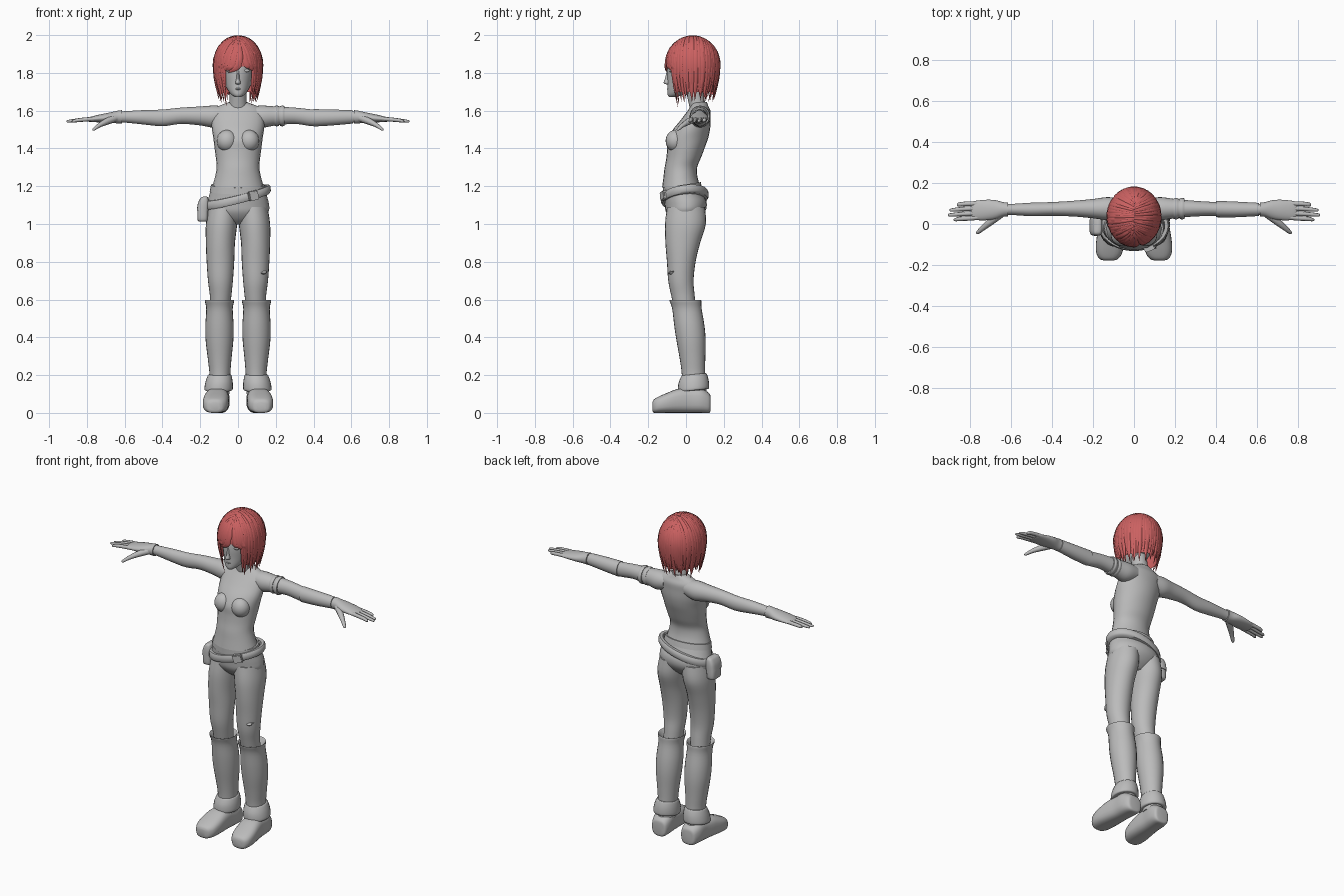
import bpy, bmesh, math, random
from mathutils import Vector, Matrix

random.seed(4)
TAU = 2 * math.pi


def material(name, rgb):
    m = bpy.data.materials.new(name)
    m.diffuse_color = (*rgb, 1)
    return m


GREY = material("body grey", (0.5, 0.5, 0.5))
RED = material("hair red", (0.6, 0.12, 0.12))


def finish(name, bm, mat, mirror=False):
    bmesh.ops.recalc_face_normals(bm, faces=bm.faces)
    me = bpy.data.meshes.new(name)
    bm.to_mesh(me)
    bm.free()
    me.materials.append(mat)
    me.shade_smooth()
    me.set_sharp_from_angle(angle=math.radians(50))
    ob = bpy.data.objects.new(name, me)
    bpy.context.collection.objects.link(ob)
    if mirror:
        ob.modifiers.new("mirror", 'MIRROR')
    return ob


def spline(rows, n=4):
    """Catmull-Rom rows between the given key rows."""
    out = []
    for i in range(len(rows) - 1):
        a, b, c, d = rows[max(i - 1, 0)], rows[i], rows[i + 1], rows[min(i + 2, len(rows) - 1)]
        for k in range(n):
            t = k / n
            out.append([0.5 * (2 * q + (r - p) * t + (2 * p - 5 * q + 4 * r - s) * t * t
                               + (3 * q - p - 3 * r + s) * t ** 3) for p, q, r, s in zip(a, b, c, d)])
    return out + [list(rows[-1])]


def skin(bm, rings, caps=True, loop=False):
    vs = [[bm.verts.new(p) for p in r] for r in rings]
    n = len(vs[0])
    pairs = list(zip(vs, vs[1:])) + ([(vs[-1], vs[0])] if loop else [])
    for a, b in pairs:
        for j in range(n):
            bm.faces.new((a[j], a[(j + 1) % n], b[(j + 1) % n], b[j]))
    if caps and not loop:
        bm.faces.new(vs[0])
        bm.faces.new(vs[-1])


def loft(name, axis, rows, mat=GREY, p=2, seg=24, n=4, mirror=False, tilt=(0, 0), loop=False):
    """Rows are (position on axis, centre 1, centre 2, radius 1, radius 2)."""
    rings = []
    for pos, c1, c2, r1, r2 in (spline(rows, n) if n > 1 else rows):
        ring = []
        for j in range(seg):
            c, s = math.cos(TAU * j / seg), math.sin(TAU * j / seg)
            u = c1 + r1 * math.copysign(abs(c) ** (2 / p), c)
            v = c2 + r2 * math.copysign(abs(s) ** (2 / p), s)
            x, y, z = {'x': (pos, u, v), 'y': (u, pos, v), 'z': (u, v, pos)}[axis]
            ring.append((x, y, z + tilt[0] * x + tilt[1] * y))
        rings.append(ring)
    bm = bmesh.new()
    skin(bm, rings, loop=loop)
    return finish(name, bm, mat, mirror)


def tube(bm, rows, up, seg=8):
    """Rows are (x, y, z, half width, half height); up gives the height direction."""
    pts = [Vector(r[:3]) for r in rows]
    rings = []
    for i, r in enumerate(rows):
        t = (pts[min(i + 1, len(pts) - 1)] - pts[max(i - 1, 0)]).normalized()
        side = t.cross(up(pts[i])).normalized()
        nor = side.cross(t)
        rings.append([pts[i] + side * r[3] * math.cos(TAU * j / seg) + nor * r[4] * math.sin(TAU * j / seg)
                      for j in range(seg)])
    skin(bm, rings)


def blob(name, at, size, mat=GREY, mirror=False):
    bm = bmesh.new()
    bmesh.ops.create_uvsphere(bm, u_segments=20, v_segments=12, radius=1,
                              matrix=Matrix.Translation(at) @ Matrix.Diagonal((*size, 1)))
    return finish(name, bm, mat, mirror)


# Torso, neck and chest
loft("torso", 'z', [(1.2, 0, -.027, .136, .1), (1.25, 0, -.03, .122, .09), (1.3, 0, -.027, .113, .087),
                    (1.35, 0, -.012, .117, .093), (1.4, 0, 0, .124, .1), (1.45, 0, .01, .13, .108),
                    (1.5, 0, .028, .138, .1), (1.55, 0, .05, .14, .08), (1.59, 0, .066, .135, .064),
                    (1.618, 0, .07, .105, .048), (1.64, 0, .07, .05, .04)], tilt=(0, .06))
loft("neck", 'z', [(1.59, 0, .07, .058, .045), (1.64, 0, .058, .046, .044), (1.75, 0, .035, .046, .046)])
blob("chest", (.058, -.056, 1.44), (.055, .052, .058), mirror=True)

# Head and face
loft("head", 'z', [(1.672, 0, -.07, .015, .02), (1.685, 0, -.055, .035, .042), (1.71, 0, -.03, .055, .068),
                   (1.75, 0, .005, .074, .103), (1.8, 0, .02, .086, .12), (1.85, 0, .03, .092, .125),
                   (1.92, 0, .035, .085, .11), (1.965, 0, .035, .04, .06)])
loft("nose", 'z', [(1.738, 0, -.09, .008, .01), (1.747, 0, -.096, .014, .022), (1.77, 0, -.094, .009, .017),
                   (1.81, 0, -.09, .007, .012)], seg=12)
blob("eye", (.042, -.08, 1.812), (.02, .009, .009), mirror=True)
blob("lips", (0, -.088, 1.715), (.02, .013, .007))
bm = bmesh.new()
tube(bm, [(-.018, -.102, 1.815, .003, .003), (-.045, -.092, 1.826, .006, .005), (-.072, -.068, 1.82, .002, .002)],
     lambda p: Vector((0, -1, 0)))
finish("brow", bm, RED)

# Arms with hands
loft("arm", 'x', [(.07, .075, 1.575, .05, .048), (.13, .075, 1.569, .056, .058), (.2, .075, 1.572, .047, .05),
                  (.3, .075, 1.573, .038, .043), (.4, .073, 1.562, .034, .044), (.5, .071, 1.565, .033, .038),
                  (.6, .071, 1.567, .027, .03), (.65, .07, 1.566, .03, .03)], mirror=True)
loft("glove", 'x', [(.615, .071, 1.567, .034, .036), (.64, .071, 1.566, .036, .033), (.68, .07, 1.563, .047, .027),
                    (.73, .068, 1.559, .05, .021), (.78, .066, 1.554, .046, .014), (.795, .066, 1.552, .04, .009)],
     mirror=True)
bm = bmesh.new()
for off, tip in ((.036, .865), (.012, .9), (-.012, .908), (-.035, .88)):
    tube(bm, spline([(.74, .066 + off * .9, 1.557, .012, .012), (.8, .063 + off, 1.554, .0115, .011),
                     (.85, .06 + off, 1.549, .0105, .01), (tip - .008, .056 + off, 1.544, .008, .007),
                     (tip, .055 + off, 1.543, .003, .003)], 3), lambda p: Vector((0, 0, 1)))
tube(bm, spline([(.65, .05, 1.56, .02, .02), (.695, .015, 1.543, .018, .018), (.735, -.018, 1.522, .013, .012),
                 (.762, -.041, 1.502, .009, .008), (.768, -.046, 1.497, .003, .003)], 3), lambda p: Vector((0, 0, 1)))
finish("fingers", bm, GREY, True)

# Arm bands and forearm sleeve on one arm
for x in (.205, .235):
    loft("arm_band", 'x', [(x - .012, .075, 1.572, .049, .052), (x, .075, 1.572, .053, .055),
                           (x + .012, .075, 1.572, .049, .052)])
loft("forearm_sleeve", 'x', [(.4, .073, 1.562, .04, .046), (.5, .071, 1.564, .038, .042), (.61, .071, 1.567, .032, .035)])

# Trousers: pelvis and legs
loft("pelvis", 'z', [(1.0, 0, 0, .07, .045), (1.03, 0, 0, .13, .08), (1.07, 0, 0, .163, .106),
                     (1.11, 0, -.002, .163, .111), (1.15, 0, -.012, .153, .105), (1.2, 0, -.024, .14, .098)], tilt=(0, .06))
loft("leg", 'z', [(1.09, .076, 0, .08, .1), (1.0, .087, -.003, .083, .108), (.9, .093, -.017, .077, .092),
                  (.8, .093, -.025, .073, .076), (.7, .093, -.027, .066, .067), (.62, .092, -.016, .057, .062),
                  (.52, .095, 0, .05, .055)], mirror=True)
loft("waistband", 'z', [(1.175, 0, -.018, .15, .104), (1.21, 0, -.022, .143, .1),
                        (1.21, 0, -.022, .134, .092), (1.175, 0, -.018, .14, .094)],
     n=1, seg=32, tilt=(0, .15), loop=True)
loft("knee_tear", 'z', [(.725, .125, -.07, .004, .004), (.74, .13, -.077, .02, .018), (.752, .128, -.07, .03, .014)], seg=10, n=1)

# Slanting belt, buckle and pouch
loft("belt", 'z', [(1.122, 0, -.006, .168, .12), (1.132, 0, -.006, .174, .126), (1.156, 0, -.007, .172, .125),
                   (1.166, 0, -.008, .166, .119), (1.166, 0, -.008, .15, .1), (1.122, 0, -.008, .15, .1)],
     n=1, seg=40, tilt=(.25, .12), loop=True)
bm = bmesh.new()
bmesh.ops.create_cube(bm, size=1, matrix=Matrix.Translation((.08, -.117, 1.15)) @ Matrix.Rotation(.4, 4, 'Z')
                      @ Matrix.Rotation(-.22, 4, 'Y') @ Matrix.Diagonal((.055, .026, .05, 1)))
bmesh.ops.bevel(bm, geom=bm.edges[:], offset=.005, segments=2, affect='EDGES')
finish("buckle", bm, GREY)
loft("pouch", 'z', [(1.012, -.186, -.008, .018, .03), (1.022, -.187, -.008, .027, .044), (1.07, -.186, -.008, .028, .046),
                    (1.12, -.18, -.008, .022, .044)], p=3.5)
loft("pouch_flap", 'z', [(1.072, -.187, -.008, .031, .05), (1.11, -.183, -.008, .029, .049),
                         (1.138, -.178, -.008, .02, .043), (1.145, -.174, -.008, .01, .03)], p=3.5)

# Boots: shaft, ankle collar and foot
loft("boot_shaft", 'z', [(.56, .097, 0, .05, .055), (.59, .098, -.003, .07, .076), (.594, .098, -.003, .078, .084),
                         (.55, .098, .005, .07, .078), (.46, .098, .018, .075, .08), (.38, .098, .027, .073, .077),
                         (.28, .097, .035, .062, .067), (.2, .096, .04, .055, .062), (.1, .1, .045, .055, .065)],
     mirror=True)
loft("ankle_collar", 'z', [(.2, .097, .042, .055, .062), (.195, .097, .042, .062, .068), (.16, .1, .04, .072, .08),
                           (.12, .103, .04, .075, .082), (.115, .103, .04, .06, .07)], mirror=True, tilt=(0, .1))
loft("foot", 'y', [(.13, .1, .05, .03, .035), (.122, .1, .052, .048, .052), (.08, .104, .065, .06, .065),
                   (.02, .108, .066, .06, .066), (-.04, .113, .064, .065, .064), (-.1, .118, .053, .068, .053),
                   (-.145, .121, .043, .062, .043), (-.17, .123, .036, .045, .035), (-.178, .123, .034, .025, .022)],
     p=2.8, mirror=True)

# Hair: one shell with tapering locks laid over it from the parting
ZC = 1.84


def hair_point(a, u, end, k=1.0):
    s = math.sin(math.pi * min(u, .5))
    x, y = .126 * math.cos(a) * s, math.sin(a) * (.5 + .5 * s)
    z = ZC + .154 * k * math.sqrt(max(0, 1 - (math.cos(a) * s) ** 2 - y * y))
    if u > .5:
        z = ZC - (u - .5) * 2 * (ZC - end)
        k *= 1 - .2 * max(0, (ZC - z) / .18) ** 1.5
    return Vector((x * k, .035 + .14 * y * k, z))


def lock(bm, a, end, turn=0, width=.017):
    rows = []
    for i in range(15):
        u = i / 14
        p = hair_point(a + turn * u * u, u, end, 1.0 + random.uniform(0, .012))
        w = width * (.4 + .6 * min(1, u * 3)) * (1 - max(0, (u - .55) / .45) ** 1.6 * .95)
        rows.append((*p, w, min(.008, w * .6)))
    tube(bm, rows, lambda p: (p - Vector((0, .035, min(p.z, ZC)))).normalized(), 6)


bm = bmesh.new()
angles = [TAU * j / 60 for j in range(60)]
skin(bm, [[hair_point(a, i / 16, 1.835 if -math.sin(a) > .72 else 1.7, .95) for a in angles]
          for i in range(17)], caps=False)
finish("hair_shell", bm, RED)
bm = bmesh.new()
for j in range(54):
    a = TAU * j / 54 + random.uniform(-.03, .03)
    if -math.sin(a) > .76:
        left = math.cos(a) < .15
        lock(bm, a, random.uniform(1.8, 1.84), -.5 if left else .4)
    else:
        lock(bm, a, random.uniform(1.64, 1.71), random.uniform(-.08, .08))
for a, end in ((-.86, 1.65), (-.74, 1.63), (-2.28, 1.62), (-2.42, 1.64), (-2.2, 1.7)):
    lock(bm, a, end, 0, .012)
finish("hair_locks", bm, RED)
